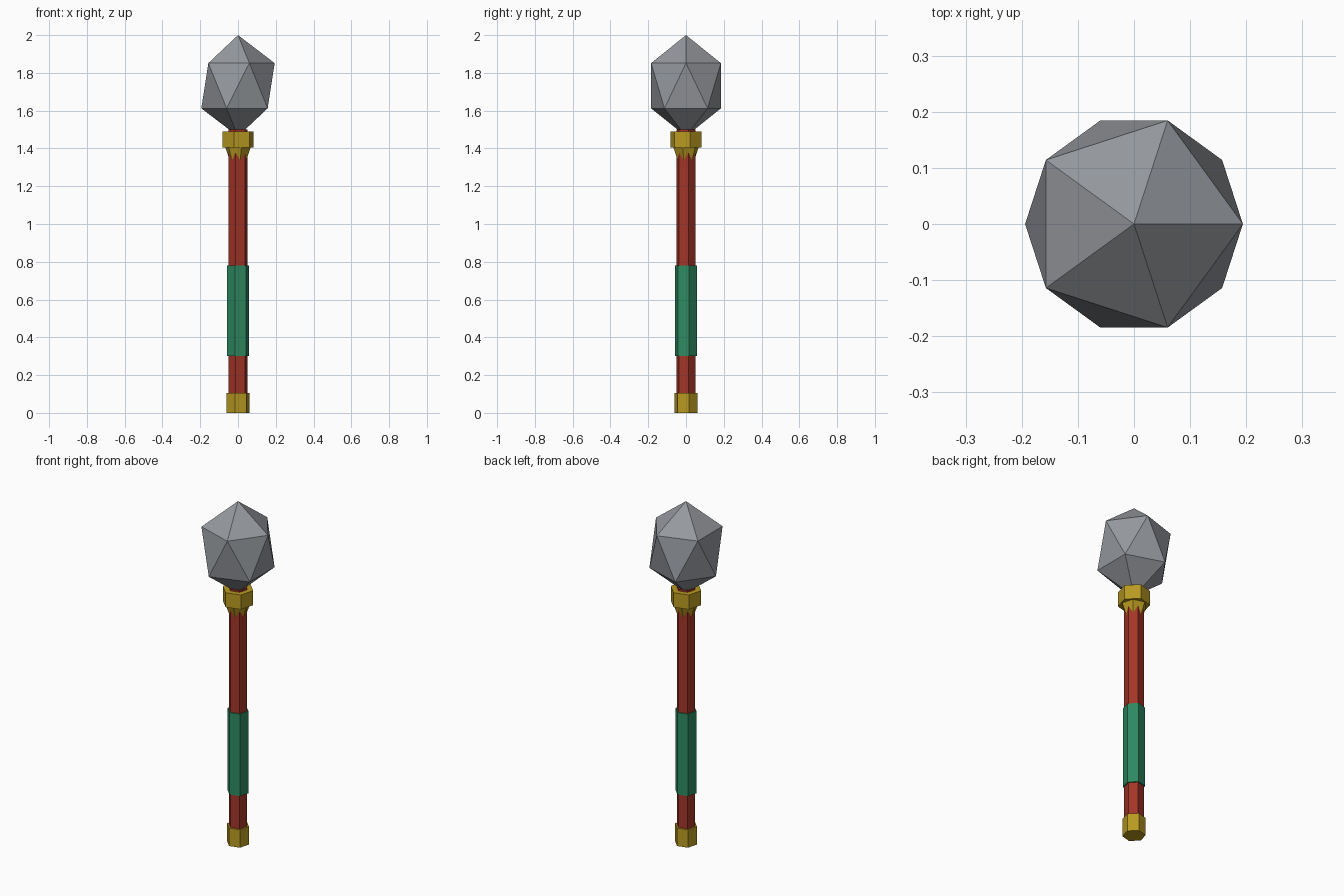
import bpy
import math

cube = bpy.data.objects.get("Cube")
if cube:
    bpy.data.objects.remove(cube, do_unlink=True)


def material(name, rgb):
    mat = bpy.data.materials.new(name)
    mat.use_nodes = True
    mat.diffuse_color = (*rgb, 1)
    mat.node_tree.nodes["Principled BSDF"].inputs["Base Color"].default_value = (*rgb, 1)
    return mat


stone = material("grey stone", (0.30, 0.315, 0.34))
red = material("red wood", (0.36, 0.035, 0.02))
green = material("green wrap", (0.027, 0.25, 0.12))
gold = material("gold metal", (0.48, 0.32, 0.015))


def hex_part(name, mat, z0, z1, r0, r1=None, turn=15):
    """Six-sided prism or taper between two heights, first corner at turn degrees."""
    r1 = r0 if r1 is None else r1
    # the primitive's first corner lies on +y
    bpy.ops.mesh.primitive_cone_add(vertices=6, radius1=r0, radius2=r1, depth=z1 - z0,
                                    location=(0, 0, (z0 + z1) / 2),
                                    rotation=(0, 0, math.radians(turn - 90)))
    ob = bpy.context.object
    ob.name = name
    ob.data.materials.append(mat)
    return ob


# Handle
hex_part("shaft", red, 0.02, 1.5, 0.052)
hex_part("grip_wrap", green, 0.3, 0.78, 0.059)
hex_part("pommel", gold, 0, 0.105, 0.062)

# Collar; the lower taper is turned half a side so its corners form points on the shaft
hex_part("collar", gold, 1.405, 1.49, 0.086)
hex_part("collar_taper", gold, 1.325, 1.405, 0.041, 0.069, turn=45)

# Stretched icosahedron head with one corner of its upper ring on +x
bpy.ops.mesh.primitive_ico_sphere_add(subdivisions=1, radius=1, location=(0, 0, 1.732))
head = bpy.context.object
head.name = "stone_head"
head.scale = (0.217, 0.217, 0.268)
ring = [v.co for v in head.data.vertices if 0.1 < v.co.z < 0.9]
head.rotation_euler.z = -math.atan2(ring[0].y, ring[0].x)
head.data.materials.append(stone)
